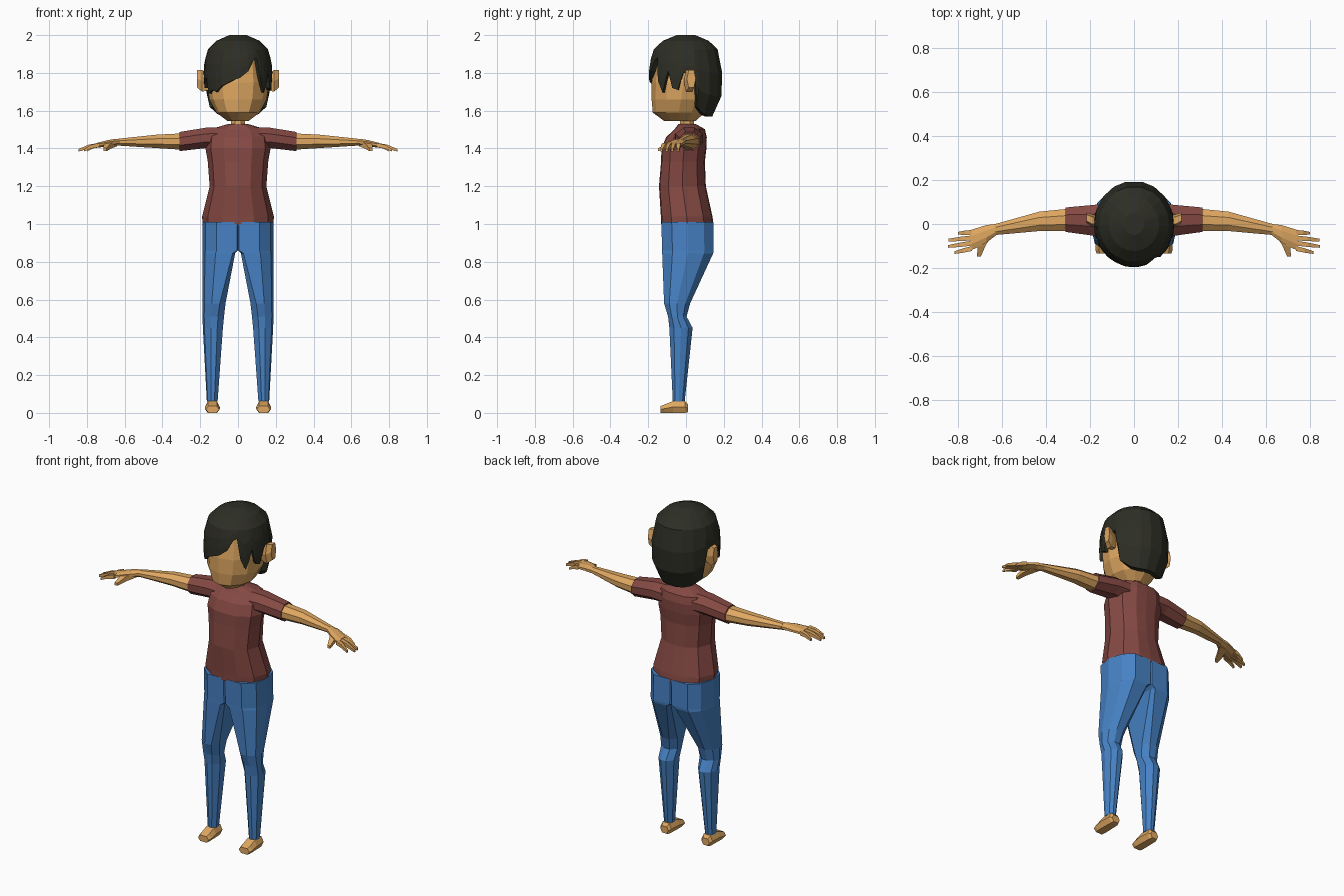
import bpy, bmesh, math
from mathutils import Vector


def material(name, rgb):
    m = bpy.data.materials.new(name)
    m.diffuse_color = (*rgb, 1)
    return m


SKIN = material("skin", (0.74, 0.39, 0.12))
SHIRT = material("shirt_red", (0.235, 0.066, 0.056))
DENIM = material("trouser_blue", (0.063, 0.225, 0.56))
HAIR = material("hair_dark", (0.026, 0.027, 0.018))

# Cross-sections in a unit square
OCT = [(0, .3), (.3, 0), (.7, 0), (1, .3), (1, .7), (.7, 1), (.3, 1), (0, .7)]
QUAD = [(0, 0), (1, 0), (1, 1), (0, 1)]
HEX = [(0, .5), (.2, 0), (.8, 0), (1, .5), (.8, 1), (.2, 1)]
BODY = [(.5, 0), (.72, .02), (.92, .2), (1, .5), (.9, .82), (.7, .98), (.5, 1),
        (.3, .98), (.1, .82), (0, .5), (.08, .2), (.28, .02)]
SKULL = [(.5 + .5 * math.sin(a * math.pi / 6), .5 - .5 * math.cos(a * math.pi / 6)) for a in range(12)]


def ring(shape, axis, pos, a0, a1, b0, b1):
    """Section across an axis; a and b are the ranges on the other two axes."""
    pts = []
    for u, v in shape:
        p = [a0 + (a1 - a0) * u, b0 + (b1 - b0) * v]
        p.insert("xyz".index(axis), pos)
        pts.append(Vector(p))
    return pts


def loft(name, rings, mat, mirror=False, cap_end=True):
    bm = bmesh.new()
    rows = [[bm.verts.new(p) for p in r] for r in rings]
    n = len(rows[0])
    for lo, hi in zip(rows, rows[1:]):
        for i in range(n):
            j = (i + 1) % n
            bm.faces.new((lo[i], lo[j], hi[j], hi[i]))
    bm.faces.new(rows[0][::-1])
    if cap_end:
        bm.faces.new(rows[-1])
    bmesh.ops.recalc_face_normals(bm, faces=bm.faces)
    me = bpy.data.meshes.new(name)
    bm.to_mesh(me)
    bm.free()
    me.materials.append(mat)
    ob = bpy.data.objects.new(name, me)
    bpy.context.collection.objects.link(ob)
    if mirror:
        ob.modifiers.new("mirror", 'MIRROR')
    return ob


def limb(name, shape, axis, rows, mat, mirror=True):
    return loft(name, [ring(shape, axis, *r) for r in rows], mat, mirror)


# Shirt body
loft("shirt", [ring(BODY, "z", z, -w, w, y0, y1) for z, w, y0, y1 in [
    (1.0, .188, -.132, .146), (1.04, .19, -.133, .14), (1.2, .15, -.143, .105),
    (1.33, .16, -.132, .1), (1.40, .172, -.13, .108), (1.46, .165, -.105, .11),
    (1.502, .145, -.06, .1), (1.53, .05, -.04, .05)]], SHIRT)
limb("sleeve", OCT, "x", [(.1, -.06, .09, 1.40, 1.512), (.17, -.055, .088, 1.402, 1.51),
                          (.31, -.036, .075, 1.386, 1.487)], SHIRT)

# Arms and hands
limb("arm", OCT, "x", [(.29, -.032, .07, 1.393, 1.48), (.43, -.032, .056, 1.402, 1.473),
                       (.63, -.05, .0, 1.415, 1.452)], SKIN)
limb("palm", OCT, "x", [(.625, -.05, .0, 1.415, 1.452), (.67, -.085, -.005, 1.413, 1.448),
                        (.745, -.122, -.028, 1.404, 1.43)], SKIN)
for i, (y, tx, ty) in enumerate([(-.038, .80, -.042), (-.063, .842, -.073),
                                 (-.087, .845, -.102), (-.111, .815, -.13)]):
    limb("finger_%d" % (i + 1), QUAD, "x", [
        (.735, y - .011, y + .011, 1.406, 1.43),
        ((.735 + tx) / 2, (y + ty) / 2 - .01, (y + ty) / 2 + .01, 1.4, 1.42),
        (tx, ty - .006, ty + .006, 1.384, 1.397)], SKIN)
limb("thumb", QUAD, "y", [(-.04, .64, .69, 1.412, 1.444), (-.1, .675, .71, 1.398, 1.425),
                          (-.147, .695, .713, 1.386, 1.402)], SKIN)


# Trouser legs: the inner side is square at the hips and chamfered lower down
def leg_shape(k):
    return [(0, k), (k, 0), (.6, 0), (.92, .2), (1, .5), (.88, .82), (.6, 1), (k, 1), (0, 1 - k)]


loft("trouser_leg", [ring(leg_shape(k), "z", z, x0, x1, y0, y1) for k, z, x0, x1, y0, y1 in [
    (.02, 1.01, 0, .188, -.131, .145), (.03, .86, .0, .188, -.126, .146),
    (.08, .845, .015, .188, -.126, .144), (.25, .58, .066, .188, -.116, .022),
    (.28, .51, .074, .188, -.095, .003), (.28, .45, .08, .186, -.088, .035),
    (.3, .06, .108, .165, -.07, -.007)]], DENIM, True)

# Feet
limb("foot", HEX, "y", [(-.135, .1, .17, 0, .036), (-.115, .095, .176, 0, .044),
                        (-.07, .096, .175, 0, .062), (-.005, .1, .172, 0, .062),
                        (.01, .11, .162, .004, .045)], SKIN)

# Neck, head and ears
limb("neck", OCT, "z", [(1.5, -.04, .04, -.035, .045), (1.57, -.035, .035, -.03, .04)], SKIN, False)
loft("head", [ring(SKULL, "z", z, -w, w, y0, y1) for z, w, y0, y1 in [
    (1.545, .055, -.115, .05), (1.59, .115, -.176, .1), (1.66, .152, -.182, .13),
    (1.75, .164, -.182, .155), (1.87, .15, -.165, .15), (1.94, .09, -.1, .1)]], SKIN)
limb("ear", HEX, "x", [(.15, -.005, .03, 1.71, 1.79), (.19, -.012, .045, 1.70, 1.815),
                       (.216, .005, .052, 1.722, 1.815)], SKIN)

# Hair: a dome whose lower edge height follows the angle (0 = front, + = right)
EDGE = [(-168, 1.57), (-150, 1.57), (-130, 1.58), (-110, 1.62), (-104, 1.80), (-88, 1.80),
        (-78, 1.72), (-68, 1.78), (-60, 1.69), (-50, 1.71), (-40, 1.70), (-28, 1.73),
        (-12, 1.755), (4, 1.775), (18, 1.81), (29, 1.87), (35, 1.88), (41, 1.76),
        (50, 1.695), (56, 1.75), (61, 1.81), (68, 1.72), (77, 1.71), (86, 1.80),
        (104, 1.80), (110, 1.62), (130, 1.58), (150, 1.57), (168, 1.57)]
PROFILE = [(1.55, .65), (1.6, .82), (1.66, .96), (1.75, 1), (1.84, .98),
           (1.92, .89), (1.97, .62), (2.0, .25)]


def dome_scale(z):
    for (z0, s0), (z1, s1) in zip(PROFILE, PROFILE[1:]):
        if z <= z1:
            return s0 + (s1 - s0) * (z - z0) / (z1 - z0)
    return PROFILE[-1][1]


def hair_point(deg, z, inset=1):
    a, s = math.radians(deg), dome_scale(z) * inset
    return Vector((.184 * s * math.sin(a), -.198 * s * math.cos(a), z))


hair_rows = [[hair_point(a, z) for a, _ in EDGE] for z in (2.0, 1.97, 1.925)]
for t in (.35, .7, 1):
    hair_rows.append([hair_point(a, 1.925 + (b - 1.925) * t) for a, b in EDGE])
hair_rows.append([hair_point(a, b, .8) for a, b in EDGE])
loft("hair", hair_rows, HAIR, cap_end=False)
